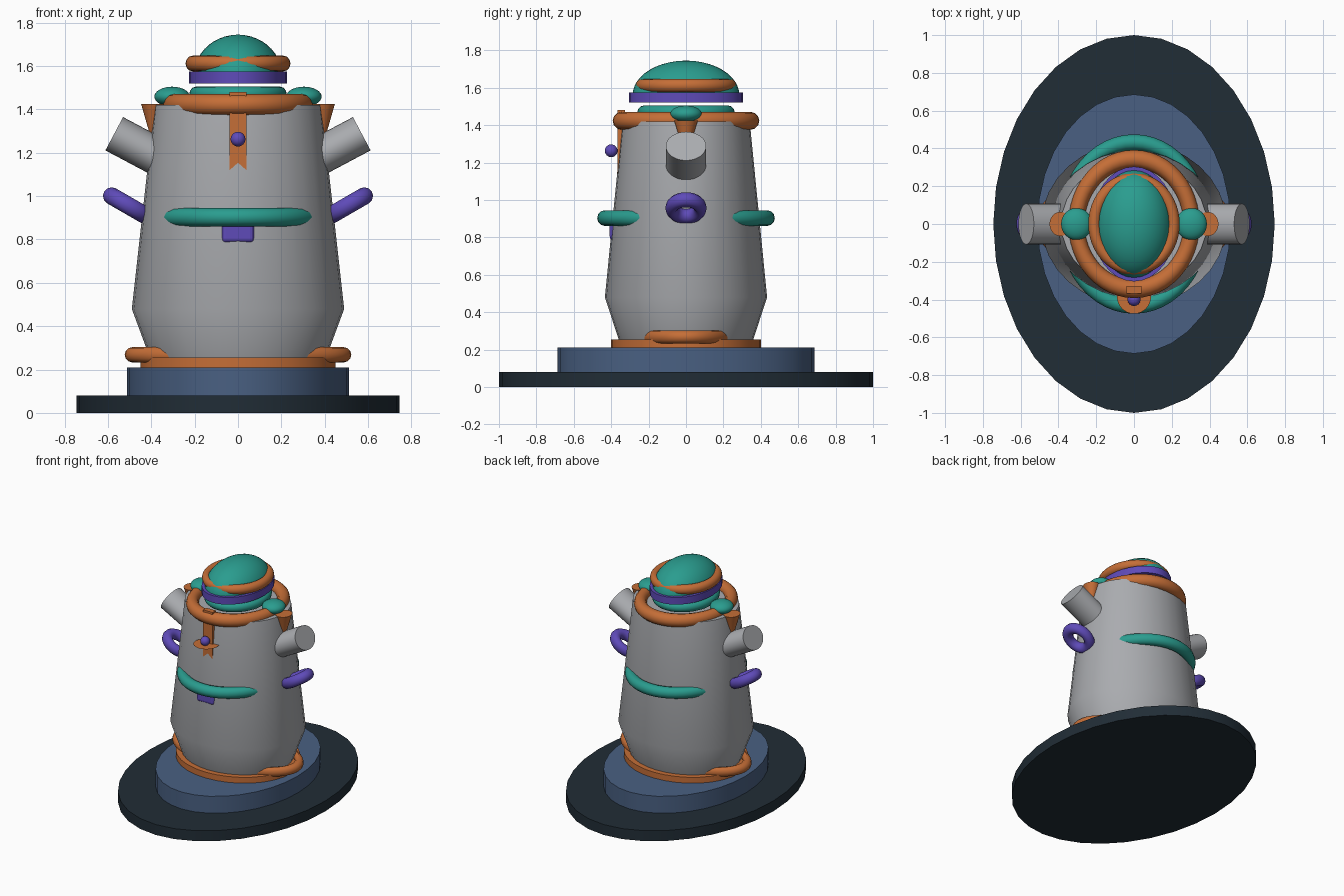
import bpy, bmesh, math
from mathutils import Vector

cube = bpy.data.objects.get("Cube")
if cube:
    bpy.data.objects.remove(cube, do_unlink=True)


def material(name, rgb):
    m = bpy.data.materials.new(name)
    m.use_nodes = True
    m.diffuse_color = (*rgb, 1)
    m.node_tree.nodes["Principled BSDF"].inputs["Base Color"].default_value = (*rgb, 1)
    return m


grey = material("light_grey", (0.40, 0.41, 0.43))
teal = material("teal", (0.023, 0.337, 0.275))
copper = material("copper_orange", (0.56, 0.156, 0.038))
purple = material("purple", (0.114, 0.07, 0.485))
slate = material("slate_blue", (0.067, 0.117, 0.223))
navy = material("dark_navy", (0.015, 0.026, 0.037))


def finish(name, mat, scale=(1, 1, 1), smooth=True):
    """Name, size and colour the object that was just added."""
    ob = bpy.context.object
    ob.name = ob.data.name = name
    ob.scale = scale
    ob.data.materials.append(mat)
    bpy.ops.object.transform_apply(location=False, rotation=False, scale=True)
    if smooth:
        bpy.ops.object.shade_smooth_by_angle(angle=math.radians(35))
    return ob


def drum(name, mat, rx, ry, z0, z1):
    bpy.ops.mesh.primitive_cylinder_add(vertices=32, radius=1, depth=z1 - z0,
                                        location=(0, 0, (z0 + z1) / 2))
    return finish(name, mat, (rx, ry, 1))


def ring(name, mat, outer_x, outer_y, r, loc, tilt=0):
    """Oval torus given by its outer half widths and tube radius."""
    big = max(outer_x, outer_y)
    bpy.ops.mesh.primitive_torus_add(major_radius=big - r, minor_radius=r,
                                     major_segments=48, minor_segments=12,
                                     location=loc, rotation=(0, tilt, 0))
    return finish(name, mat, (outer_x / big, outer_y / big, 1))


def ball(name, mat, radii, loc):
    bpy.ops.mesh.primitive_uv_sphere_add(segments=32, ring_count=16, radius=1, location=loc)
    return finish(name, mat, radii)


def box(name, mat, size, loc, bevel=0):
    bpy.ops.mesh.primitive_cube_add(size=1, location=loc)
    ob = finish(name, mat, size, smooth=False)
    if bevel:
        mod = ob.modifiers.new("rounding", "BEVEL")
        mod.width, mod.segments = bevel, 3
    return ob


def lathe(name, mat, profile, ry):
    """Turn (radius, z) points about z, squashed in y by ry."""
    bm = bmesh.new()
    steps = 32
    loops = []
    for r, z in profile:
        loops.append([bm.verts.new((r * math.cos(a), r * ry * math.sin(a), z))
                      for a in (2 * math.pi * i / steps for i in range(steps))])
    for low, high in zip(loops, loops[1:]):
        for i in range(steps):
            j = (i + 1) % steps
            bm.faces.new((low[i], low[j], high[j], high[i]))
    bm.faces.new(loops[0][::-1])
    bm.faces.new(loops[-1])
    me = bpy.data.meshes.new(name)
    bm.to_mesh(me)
    bm.free()
    ob = bpy.data.objects.new(name, me)
    bpy.context.collection.objects.link(ob)
    bpy.ops.object.select_all(action="DESELECT")
    ob.select_set(True)
    bpy.context.view_layer.objects.active = ob
    return finish(name, mat)


# Stepped oval plinth
drum("plinth_bottom", navy, 0.745, 1.0, 0, 0.08)
drum("plinth_top", slate, 0.512, 0.686, 0.08, 0.21)
drum("foot_plate", copper, 0.45, 0.40, 0.21, 0.255)
ring("foot_ring", copper, 0.523, 0.283, 0.035, (0, 0, 0.268))

# Tapered body with its belt and collar
lathe("body", grey, [(0.405, 0.25), (0.49, 0.48), (0.385, 1.42)], 0.885)
ring("belt", teal, 0.40, 0.475, 0.042, (0, 0, 0.903))
box("belt_tag", purple, (0.15, 0.08, 0.12), (0, -0.368, 0.845), 0.02)
ring("collar", copper, 0.347, 0.392, 0.048, (0, 0, 1.423))
ring("neck_ring", teal, 0.225, 0.26, 0.035, (0, 0, 1.47))

# Chest strap with a round button on a flat disc
box("strap", copper, (0.08, 0.04, 0.38), (0, -0.347, 1.29))
bpy.ops.mesh.primitive_circle_add(vertices=32, radius=0.09, fill_type="NGON",
                                  location=(0, -0.385, 1.235))
finish("button_disc", copper, smooth=False)
ball("button", purple, (0.034, 0.034, 0.034), (0, -0.40, 1.263))

# Paired parts
for side, s in (("left", 1), ("right", -1)):
    # Stub arm, pointing outward and up
    pitch = math.radians(28)
    axis = Vector((s * math.cos(pitch), 0, math.sin(pitch)))
    end = Vector((s * 0.571, 0, 1.288))
    bpy.ops.mesh.primitive_cylinder_add(vertices=32, radius=1, depth=0.34,
                                        location=end - axis * 0.17,
                                        rotation=(0, s * (math.pi / 2 - pitch), 0))
    finish(side + "_arm", grey, (0.087, 0.108, 1))

    # Ring handle
    ring(side + "_handle", purple, 0.128, 0.11, 0.04, (s * 0.507, 0, 0.957),
         -s * math.radians(30))

    # Shoulder cone and pad
    bpy.ops.mesh.primitive_cone_add(vertices=32, radius1=0.005, radius2=0.057, depth=0.18,
                                    location=(s * 0.39, 0, 1.335))
    finish(side + "_shoulder_cone", copper, (1, 1.12, 1))
    ball(side + "_shoulder_pad", teal, (0.082, 0.085, 0.046), (s * 0.304, 0, 1.459))

# Head: band, dome and brim
drum("head_band", purple, 0.225, 0.304, 1.52, 1.575)
arc = [math.radians(a) for a in range(0, 90, 8)]
lathe("head_dome", teal, [(0.202 * math.cos(a), 1.56 + 0.185 * math.sin(a)) for a in arc], 1.415)
ring("head_brim", copper, 0.242, 0.27, 0.036, (0, 0, 1.612))
